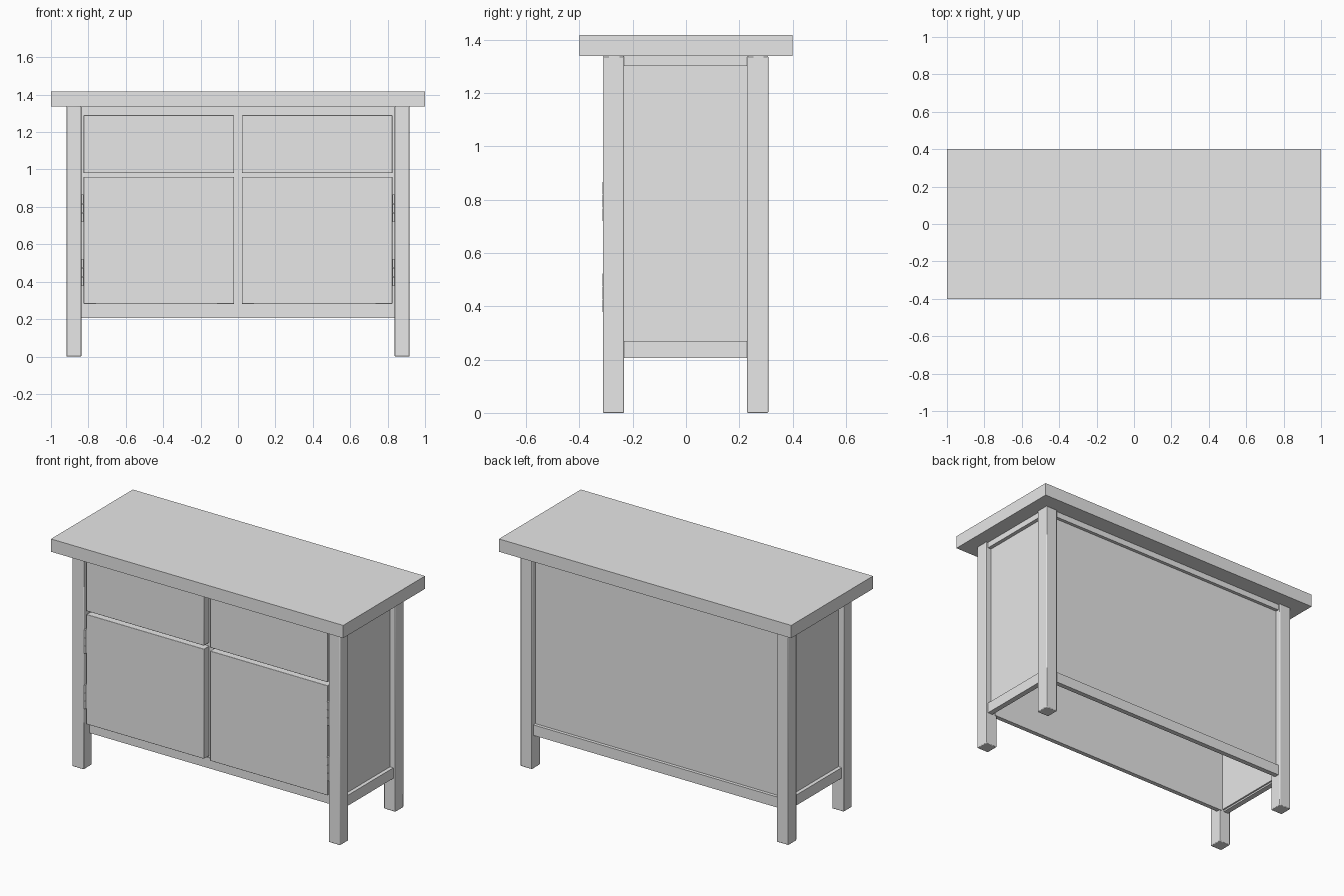
import bpy
from mathutils import Vector

cube = bpy.data.objects.get("Cube")
if cube:
    bpy.data.objects.remove(cube, do_unlink=True)

GREY = (0.8, 0.8, 0.8, 1.0)
mat = bpy.data.materials.new("plain grey")
mat.use_nodes = True
mat.diffuse_color = GREY
mat.node_tree.nodes["Principled BSDF"].inputs["Base Color"].default_value = GREY


def box(name, x, y, z, bevel=0.0):
    """Box from (min, max) pairs, with an optional rounded edge."""
    lo, hi = Vector((x[0], y[0], z[0])), Vector((x[1], y[1], z[1]))
    bpy.ops.mesh.primitive_cube_add(size=1, location=(lo + hi) / 2)
    ob = bpy.context.object
    ob.name = name
    ob.scale = hi - lo
    bpy.ops.object.transform_apply(location=False, rotation=False, scale=True)
    ob.data.materials.append(mat)
    if bevel:
        mod = ob.modifiers.new("rounded edges", "BEVEL")
        mod.width = bevel
        mod.segments = 2
        bpy.ops.object.shade_smooth_by_angle()
    return ob


def mirrored(side, a, b):
    """Range a..b on the +x side, flipped for the other side."""
    return (a, b) if side > 0 else (-b, -a)


BASE, UNDER, TOP = 0.205, 1.338, 1.417
LOW_RAIL, HIGH_RAIL = (BASE, 0.27), (1.302, UNDER)

# Worktop
box("worktop", (-1, 1), (-0.4, 0.4), (UNDER, TOP))

# Back and front boards with rails; the underside stays open
box("back_panel", (-0.85, 0.85), (0.255, 0.275), (BASE + 0.01, UNDER))
box("front_frame", (-0.85, 0.85), (-0.25, -0.228), (BASE, UNDER))
for label, span in (("lower", LOW_RAIL), ("upper", HIGH_RAIL)):
    box(label + "_back_rail", (-0.85, 0.85), (0.265, 0.295), span)
    box(label + "_front_rail", (-0.85, 0.85), (-0.255, -0.228), span)

for side, word in ((1, "left"), (-1, "right")):
    # Legs
    for end, y in (("front", (-0.312, -0.232)), ("back", (0.229, 0.309))):
        box(f"{end}_{word}_leg", mirrored(side, 0.838, 0.917), y, (0, UNDER), 0.004)

    # Side panel between its rails
    box(word + "_side_panel", mirrored(side, 0.86, 0.88), (-0.24, 0.24), (BASE + 0.01, UNDER))
    for label, span in (("lower", LOW_RAIL), ("upper", HIGH_RAIL)):
        box(f"{label}_{word}_rail", mirrored(side, 0.87, 0.903), (-0.24, 0.24), span)

    # Drawer front and door
    width = mirrored(side, 0.021, 0.825)
    box(word + "_drawer_front", width, (-0.303, -0.25), (0.981, 1.29), 0.002)
    box(word + "_door", width, (-0.303, -0.25), (0.281, 0.96), 0.002)

    # Hinge barrels in three knuckles
    for label, z in (("lower", 0.45), ("upper", 0.793)):
        for knuckle in (-1, 0, 1):
            bpy.ops.mesh.primitive_cylinder_add(
                vertices=16, radius=0.006, depth=0.047,
                location=(side * 0.8315, -0.308, z + knuckle * 0.049))
            barrel = bpy.context.object
            barrel.name = f"{label}_{word}_hinge_knuckle"
            barrel.data.materials.append(mat)
            bpy.ops.object.shade_smooth_by_angle()
        box(f"{label}_{word}_hinge_leaf", mirrored(side, 0.8255, 0.8375),
            (-0.304, -0.27), (z - 0.072, z + 0.072))
